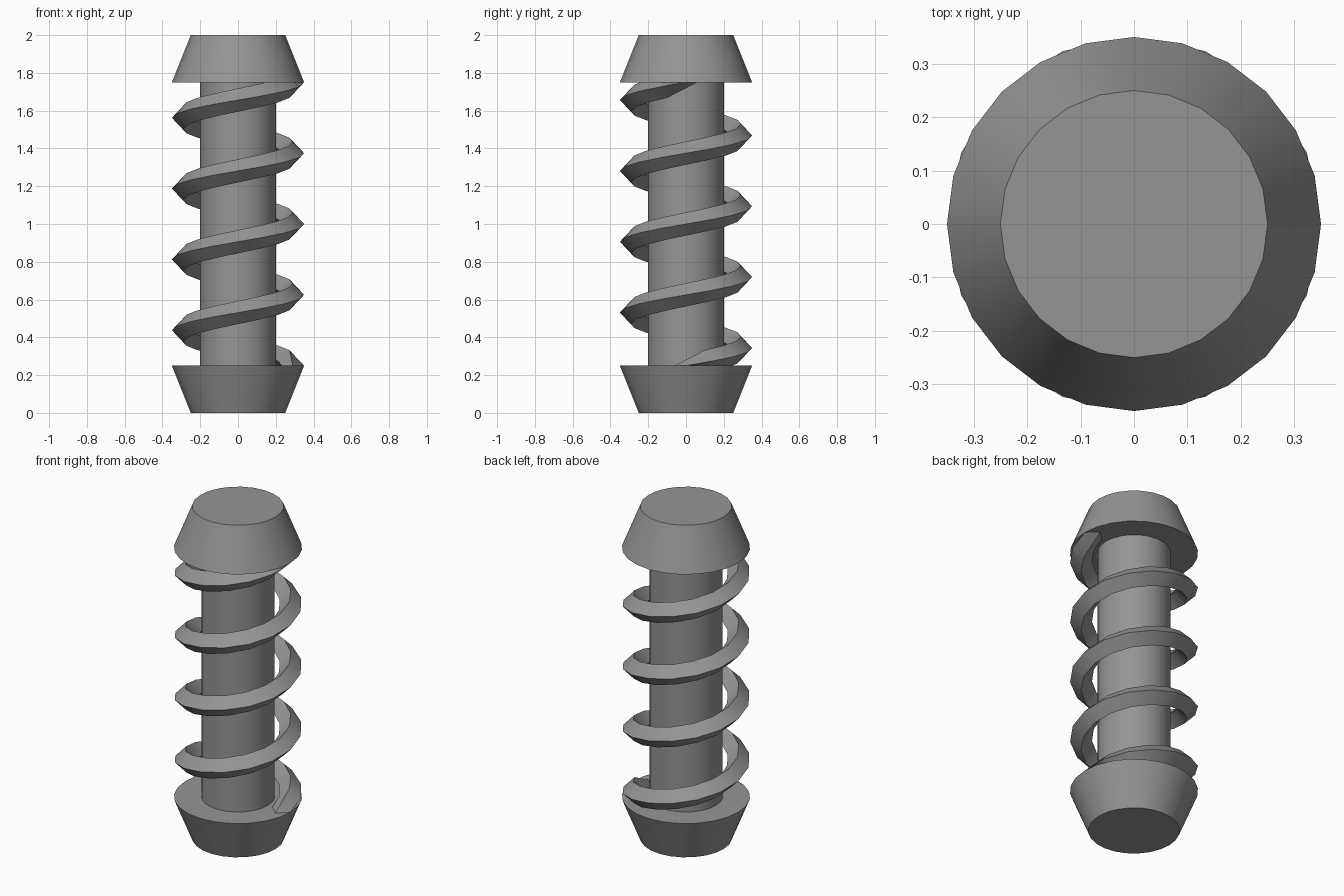
import bpy, bmesh
from math import cos, sin, tau, radians
from mathutils import Vector

cube = bpy.data.objects.get("Cube")
if cube:
    bpy.data.objects.remove(cube, do_unlink=True)

# One grey metal for every part
GREY = (0.3, 0.3, 0.3, 1)
metal = bpy.data.materials.new("grey metal")
metal.use_nodes = True
metal.diffuse_color = GREY
for node in metal.node_tree.nodes:
    if node.type == "BSDF_PRINCIPLED":
        node.inputs["Base Color"].default_value = GREY


def finish(obj):
    obj.data.materials.append(metal)
    bpy.ops.object.select_all(action="DESELECT")
    obj.select_set(True)
    bpy.context.view_layer.objects.active = obj
    bpy.ops.object.shade_smooth_by_angle(angle=radians(30))


def frustum(name, r_low, r_high, z_low, z_high):
    bpy.ops.mesh.primitive_cone_add(
        vertices=24, radius1=r_low, radius2=r_high, depth=z_high - z_low,
        location=(0, 0, (z_low + z_high) / 2))
    obj = bpy.context.object
    obj.name = name
    finish(obj)


# Central rod and the two tapered end caps
LOW, HIGH, WIDE, NARROW = 0.25, 1.75, 0.35, 0.25
frustum("centre_rod", 0.2, 0.2, LOW, HIGH)
frustum("bottom_cap", NARROW, WIDE, 0, LOW)
frustum("top_cap", WIDE, NARROW, HIGH, 2)

# Spring: a diamond section swept along a helix, its ends turned upright
TURNS, STEPS, RADIUS, WIRE = 4, 16, 0.29, 0.06
count = TURNS * STEPS
pitch = (HIGH - LOW) / TURNS
bm = bmesh.new()
rings = []
for i in range(count + 1):
    a = tau * i / STEPS
    out = Vector((cos(a), sin(a), 0))
    centre = out * RADIUS + Vector((0, 0, LOW + pitch * i / STEPS))
    along = Vector((-sin(a) * RADIUS, cos(a) * RADIUS, pitch / tau)).normalized()
    if i in (0, count):
        along = Vector((0, 0, 1))
    up = out.cross(along)
    rings.append([bm.verts.new(centre + d * WIRE) for d in (out, up, -out, -up)])
for r, s in zip(rings, rings[1:]):
    for k in range(4):
        n = (k + 1) % 4
        bm.faces.new((r[k], r[n], s[n], s[k]))
bm.faces.new(rings[0])
bm.faces.new(rings[-1])
bmesh.ops.recalc_face_normals(bm, faces=bm.faces)
mesh = bpy.data.meshes.new("coil_spring")
bm.to_mesh(mesh)
bm.free()
spring = bpy.data.objects.new("coil_spring", mesh)
bpy.context.collection.objects.link(spring)
finish(spring)
